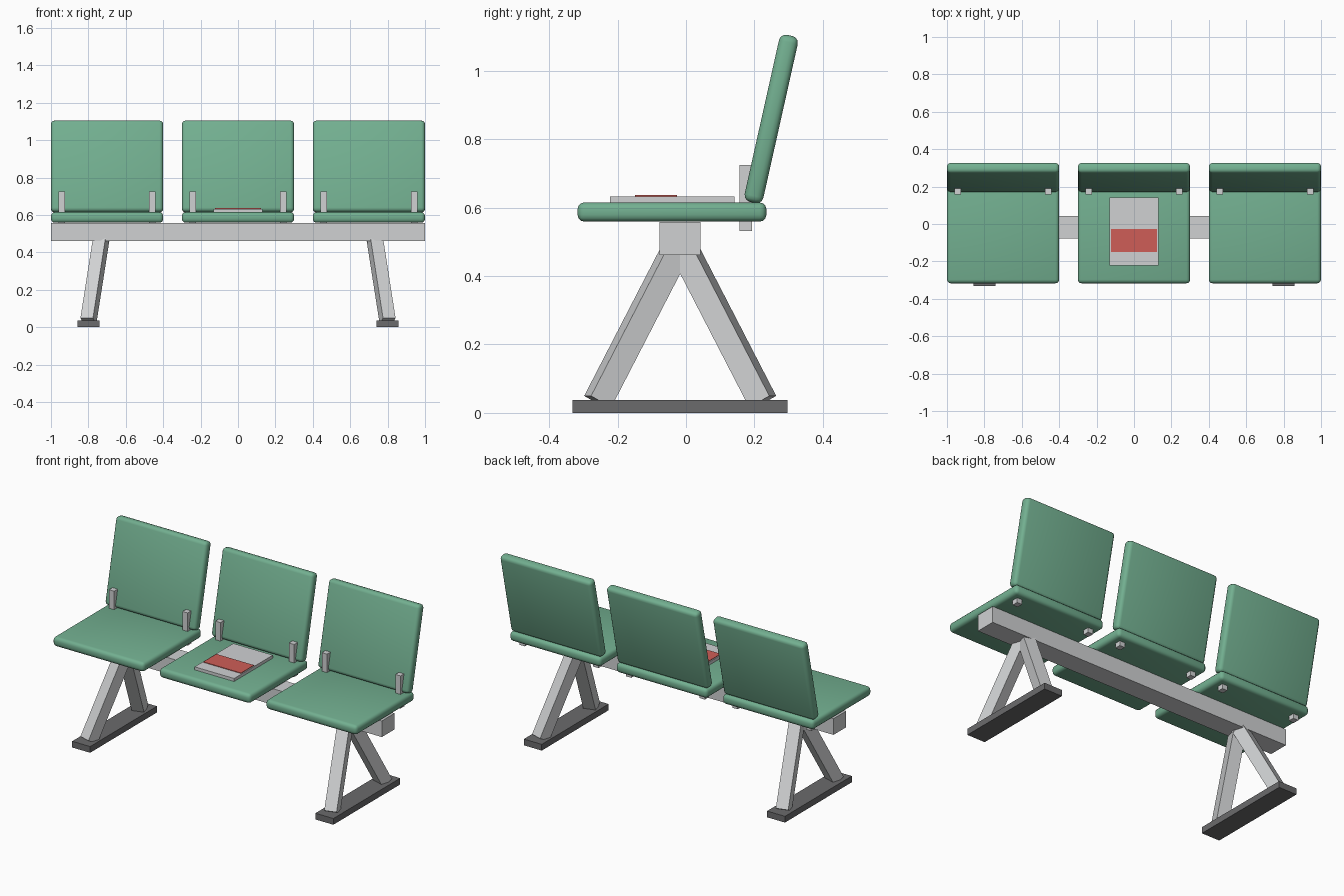
import bpy
import math
from mathutils import Vector

if "Cube" in bpy.data.objects:
    bpy.data.objects.remove(bpy.data.objects["Cube"], do_unlink=True)


def material(name, rgb):
    mat = bpy.data.materials.new(name)
    mat.use_nodes = True
    colour = (*rgb, 1)
    mat.diffuse_color = colour
    mat.node_tree.nodes["Principled BSDF"].inputs["Base Color"].default_value = colour
    return mat


GREEN = material("green padding", (0.17, 0.43, 0.28))
GREY = material("light grey metal", (0.63, 0.64, 0.65))
DARK = material("dark grey foot", (0.145, 0.145, 0.15))
RED = material("red cover panel", (0.62, 0.11, 0.095))


def box(name, centre, size, mat, bevel=0):
    bpy.ops.mesh.primitive_cube_add(size=1, location=centre)
    ob = bpy.context.object
    ob.name = name
    ob.scale = size
    bpy.ops.object.transform_apply(location=False, rotation=False, scale=True)
    ob.data.materials.append(mat)
    if bevel:
        mod = ob.modifiers.new("rounded edges", "BEVEL")
        mod.width = bevel
        mod.segments = 3
        bpy.ops.object.modifier_apply(modifier=mod.name)
        bpy.ops.object.shade_smooth_by_angle(angle=math.radians(35))
    return ob


def bar(name, start, end, width, mat):
    # Square bar between two points
    start, end = Vector(start), Vector(end)
    along = end - start
    ob = box(name, (start + end) / 2, (width, width, along.length), mat)
    ob.rotation_euler = along.to_track_quat('Z', 'Y').to_euler()
    return ob


# Rail that carries all the seats
RAIL_Y = -0.017
box("rail", (0, RAIL_Y, 0.51), (2, 0.12, 0.096), GREY)

# Three padded seats with reclined backs and a pair of brackets each
for place, x in (("right", -0.7), ("middle", 0), ("left", 0.7)):
    box(f"{place}_seat", (x, -0.041, 0.587), (0.6, 0.552, 0.056), GREEN, 0.02)
    back = box(f"{place}_backrest", (x, 0.249, 0.859), (0.6, 0.056, 0.5), GREEN, 0.02)
    back.rotation_euler.x = -math.radians(12.6)
    for side, s in (("right", -1), ("left", 1)):
        box(f"{place}_seat_{side}_bracket", (x + s * 0.242, 0.175, 0.628),
            (0.034, 0.036, 0.194), GREY)

# Splayed leg pairs on long feet
for side, s in (("right", -1), ("left", 1)):
    box(f"{side}_foot", (s * 0.8, RAIL_Y, 0.0185), (0.118, 0.628, 0.037), DARK)
    for end, d in (("front", -1), ("rear", 1)):
        bar(f"{side}_{end}_leg", (s * 0.8, RAIL_Y + d * 0.241, 0.033),
            (s * 0.727, RAIL_Y, 0.5), 0.07, GREY)

# Booklet lying on the middle seat
box("booklet", (0, -0.04, 0.6235), (0.26, 0.364, 0.019), GREY)
box("booklet_panel", (0, -0.088, 0.634), (0.248, 0.122, 0.005), RED)
